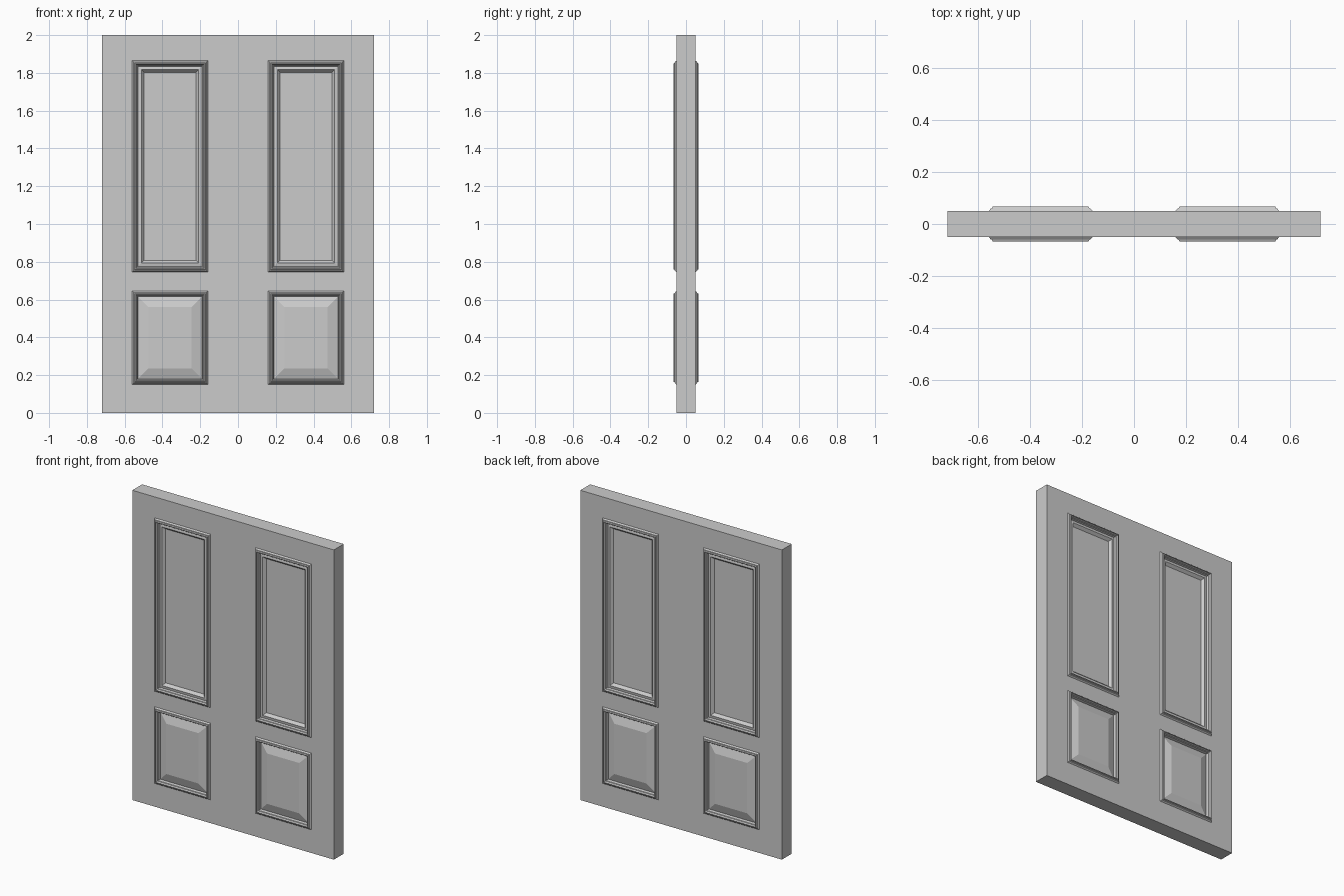
import bpy, bmesh

if "Cube" in bpy.data.objects:
    bpy.data.objects.remove(bpy.data.objects["Cube"])

WIDTH, HALF_T = 0.72, 0.05
XS = [0, 0.16, 0.56, WIDTH]
ZS = [0, 0.15, 0.645, 0.745, 1.865, 2.0]

# Moulding profiles: (distance in from the panel edge, distance from the door's mid plane)
FRAME = [(0, 0.05), (0.007, 0.059), (0.012, 0.060), (0.015, 0.067),
         (0.019, 0.067), (0.023, 0.056), (0.027, 0.054)]
TALL = FRAME + [(0.031, 0.042), (0.048, 0.045), (0.051, 0.042), (0.063, 0.028)]
RAISED = FRAME + [(0.030, 0.036), (0.085, 0.054)]
PANELS = {1: RAISED, 3: TALL}


def make_leaf(name, side):
    bm = bmesh.new()
    panels = []
    # Front and back skins, divided so each panel is one cell
    for y in (-HALF_T, HALF_T):
        for i in range(3):
            for j in range(5):
                x0, x1 = sorted((side * XS[i], side * XS[i + 1]))
                z0, z1 = ZS[j], ZS[j + 1]
                f = bm.faces.new([bm.verts.new((x, y, z)) for x, z in
                                  ((x0, z0), (x1, z0), (x1, z1), (x0, z1))])
                if i == 1 and j in PANELS:
                    panels.append((f, PANELS[j]))
    bmesh.ops.remove_doubles(bm, verts=bm.verts, dist=1e-5)
    # Side walls between the two skins
    bmesh.ops.bridge_loops(bm, edges=[e for e in bm.edges if e.is_boundary])
    bmesh.ops.recalc_face_normals(bm, faces=bm.faces)
    # Moulded panels, stepped inwards along the profile
    for face, profile in panels:
        for (a, ya), (b, yb) in zip(profile, profile[1:]):
            bmesh.ops.inset_individual(bm, faces=[face], thickness=b - a,
                                       depth=yb - ya, use_even_offset=True)
    mesh = bpy.data.meshes.new(name)
    bm.to_mesh(mesh)
    bm.free()
    bpy.context.collection.objects.link(bpy.data.objects.new(name, mesh))


make_leaf("door_leaf_left", -1)
make_leaf("door_leaf_right", 1)
